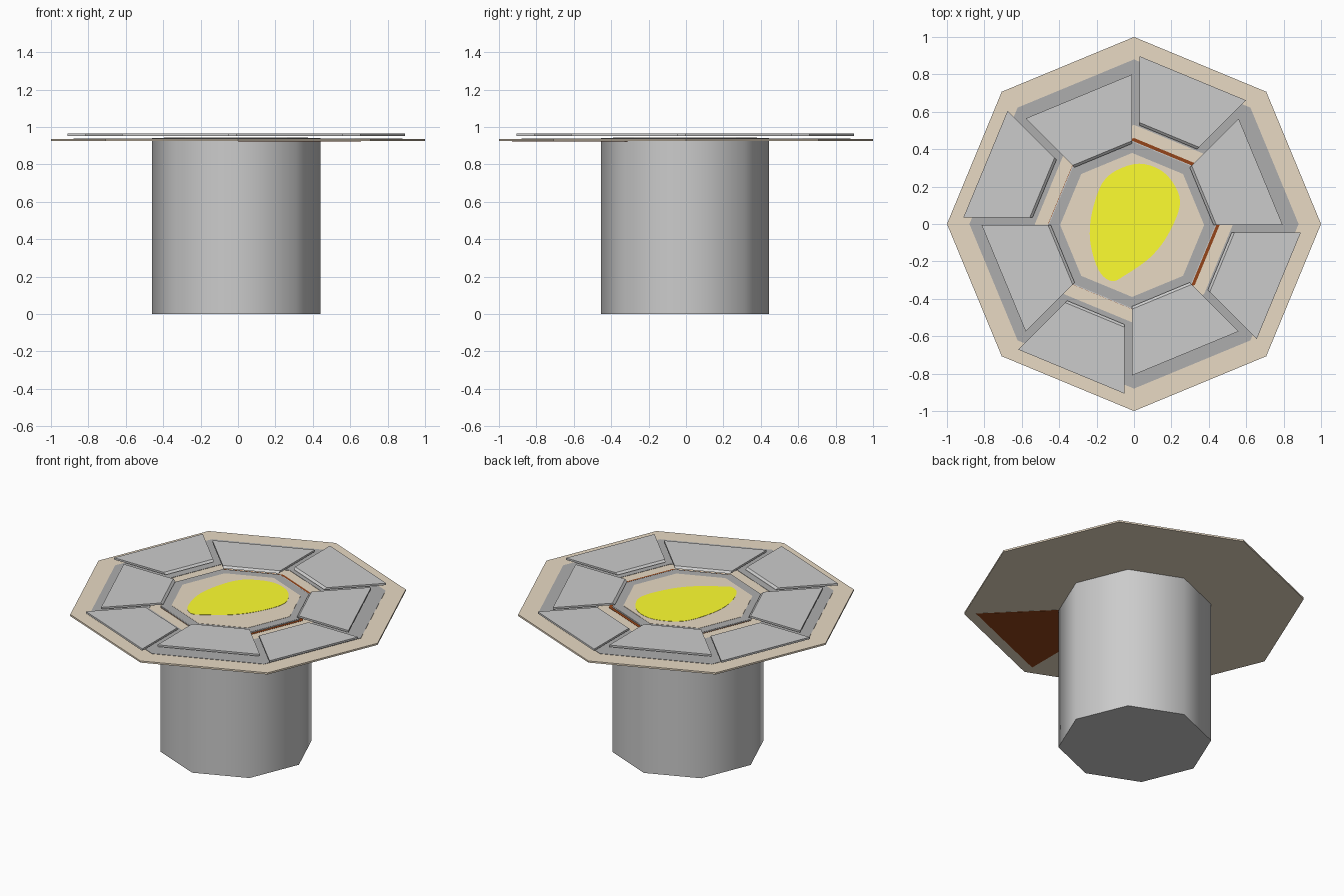
import bpy, bmesh
from math import sin, cos, radians
from mathutils import Vector

if "Cube" in bpy.data.objects:
    bpy.data.objects.remove(bpy.data.objects["Cube"])


def material(name, rgb):
    m = bpy.data.materials.new(name)
    m.diffuse_color = (*rgb, 1)
    m.use_nodes = True
    m.node_tree.nodes["Principled BSDF"].inputs["Base Color"].default_value = m.diffuse_color
    return m


beige = material("beige", (0.81, 0.70, 0.55))
dark_grey = material("dark_grey", (0.42, 0.42, 0.42))
brown = material("brown", (0.30, 0.06, 0.01))
yellow = material("yellow", (1.0, 1.0, 0.03))


def prism(name, pts, z0, z1, mat=None, top_pts=None):
    """Closed solid between a bottom outline and a top outline."""
    bm = bmesh.new()
    low = [bm.verts.new((p[0], p[1], z0)) for p in pts]
    high = [bm.verts.new((p[0], p[1], z1)) for p in (top_pts or pts)]
    n = len(pts)
    bm.faces.new(low[::-1])
    bm.faces.new(high)
    for i in range(n):
        j = (i + 1) % n
        bm.faces.new((low[i], low[j], high[j], high[i]))
    bmesh.ops.recalc_face_normals(bm, faces=bm.faces)
    me = bpy.data.meshes.new(name)
    bm.to_mesh(me)
    bm.free()
    if mat:
        me.materials.append(mat)
    ob = bpy.data.objects.new(name, me)
    bpy.context.collection.objects.link(ob)
    return ob


def polar(r, deg, c=(0, 0)):
    return Vector((c[0] + r * cos(radians(deg)), c[1] + r * sin(radians(deg))))


def octagon(r, c=(0, 0)):
    return [polar(r, 45 * i, c) for i in range(8)]


def sector(r_in, r_out, a, c=(0, 0)):
    return [polar(r_in, a, c), polar(r_out, a, c),
            polar(r_out, a + 45, c), polar(r_in, a + 45, c)]


C = (-0.01, -0.005)

# Pedestal with smooth sides
pedestal = prism("pedestal", octagon(0.45, C), 0, 0.940, dark_grey)
pedestal.data.materials[0] = None
bpy.context.view_layer.objects.active = pedestal
pedestal.select_set(True)
bpy.ops.object.shade_smooth_by_angle(angle=radians(50))
pedestal.select_set(False)

# Table slab, exposed brown gap around the pedestal, brown underside panel
prism("table_slab", octagon(1.0), 0.924, 0.935, beige)
prism("pedestal_gap", octagon(0.46), 0.930, 0.9365, brown)
prism("underside_panel", sector(0.40, 0.93, -90), 0.9225, 0.926, brown)

# Inlaid bands: eight-sided outer band, centre rim and centre plate
for i in range(8):
    prism(f"outer_band_{i}", sector(0.53, 0.88, 45 * i), 0.934, 0.937, dark_grey)
prism("centre_rim", octagon(0.445, C), 0.938, 0.9415, dark_grey)
prism("centre_plate", octagon(0.385, C), 0.939, 0.943, beige)

# Floating tiles, every second one slid outwards, inner edge chamfered
for i in range(8):
    shift = polar(0.105 * (i % 2), 45 * i + 22.5)
    low = [p + shift for p in sector(0.435, 0.805, 45 * i, C)]
    high = [p + shift for p in sector(0.450, 0.805, 45 * i, C)]
    prism(f"tile_{i}", low, 0.952, 0.964, None, high)

# Yellow egg-shaped spot: closed smooth curve through a few points
key = [Vector(p) for p in [(0, .32), (-.15, .245), (-.22, .08), (-.235, -.085),
                           (-.19, -.245), (-.12, -.305), (-.05, -.275), (.085, -.18),
                           (.18, -.06), (.245, .10), (.215, .21), (.13, .295)]]
outline = []
for i in range(len(key)):
    a, b, c, d = (key[(i + k) % len(key)] for k in (-1, 0, 1, 2))
    for s in range(5):
        t = s / 5
        outline.append(0.5 * (2 * b + (c - a) * t + (2 * a - 5 * b + 4 * c - d) * t * t
                              + (3 * b - a - 3 * c + d) * t ** 3))
prism("yellow_spot", outline, 0.942, 0.9445, yellow)
